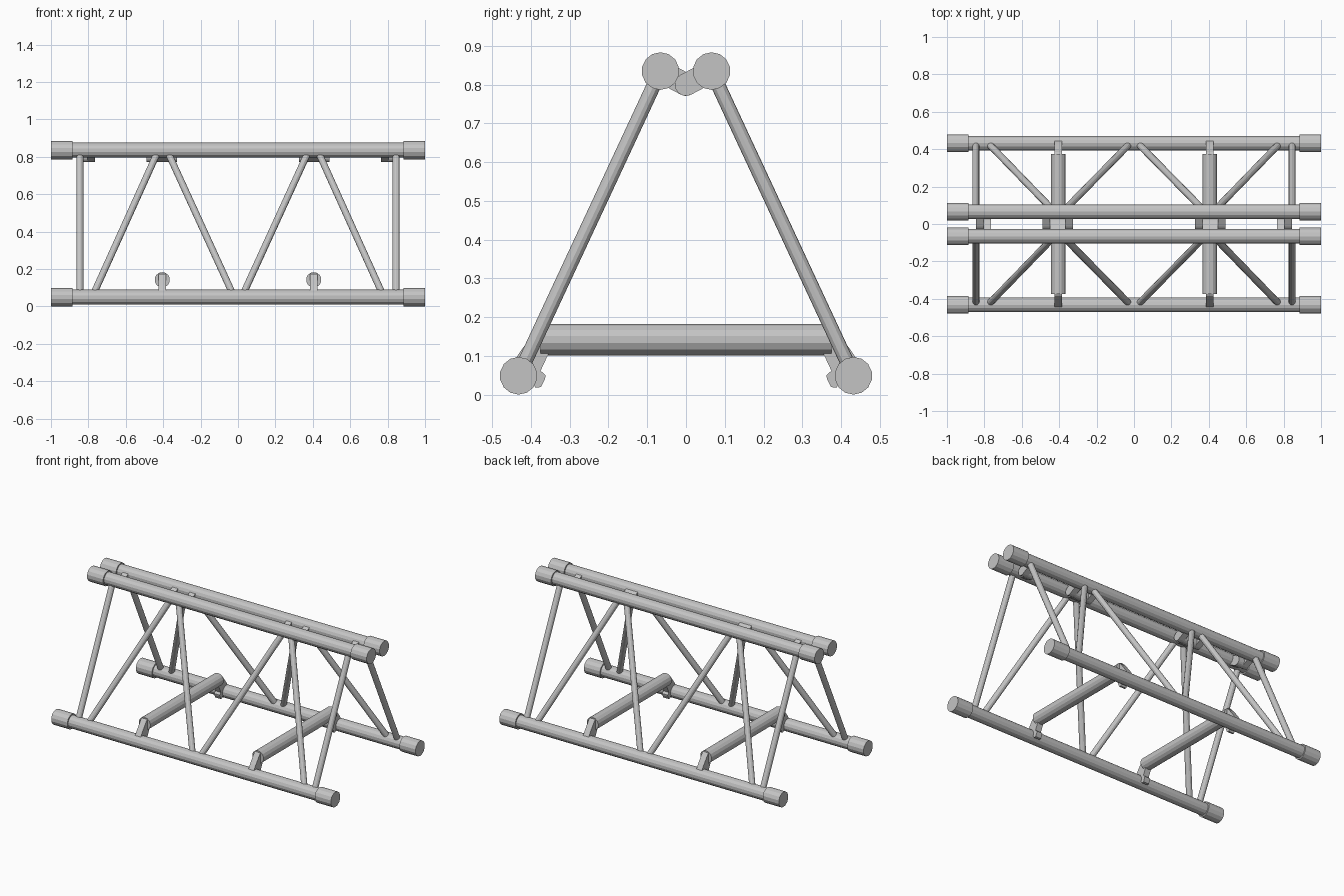
import bpy, bmesh, math
from mathutils import Vector

cube = bpy.data.objects.get("Cube")
if cube:
    bpy.data.objects.remove(cube, do_unlink=True)

metal = bpy.data.materials.new("brushed_aluminium_grey")
GREY = (0.55, 0.55, 0.55, 1)
metal.diffuse_color = GREY
metal.use_nodes = True
metal.node_tree.nodes["Principled BSDF"].inputs["Base Color"].default_value = GREY

BOTTOM = Vector((0.432, 0.049))   # chord centres as (y, z)
TOP = Vector((0.066, 0.835))
PIN = Vector((0, 0.80))


def finish(bm, name):
    bmesh.ops.recalc_face_normals(bm, faces=bm.faces)
    mesh = bpy.data.meshes.new(name)
    bm.to_mesh(mesh)
    bm.free()
    mesh.materials.append(metal)
    obj = bpy.data.objects.new(name, mesh)
    bpy.context.collection.objects.link(obj)


def tube(name, start, end, radius, sides=14):
    start, end = Vector(start), Vector(end)
    axis = end - start
    bm = bmesh.new()
    bmesh.ops.create_cone(bm, cap_ends=True, segments=sides, radius1=radius,
                          radius2=radius, depth=axis.length)
    matrix = axis.to_track_quat("Z", "Y").to_matrix().to_4x4()
    matrix.translation = (start + end) / 2
    bm.transform(matrix)
    finish(bm, name)


def extrude_x(name, profile, x0, x1):
    """Extrude a closed (y, z) profile along x."""
    bm = bmesh.new()
    face = bm.faces.new([bm.verts.new((x0, y, z)) for y, z in profile])
    new = bmesh.ops.extrude_face_region(bm, geom=[face])["geom"]
    bmesh.ops.translate(bm, vec=(x1 - x0, 0, 0),
                        verts=[v for v in new if isinstance(v, bmesh.types.BMVert)])
    finish(bm, name)


def lug_profile(side, radius=0.029):
    """Arm running from a top chord to a rounded eye around the hinge pin."""
    root = Vector((side * TOP.x, TOP.y))
    along = (root - PIN).normalized()
    across = Vector((-along.y, along.x))
    points = [root + across * radius]
    for i in range(9):
        a = math.pi * i / 8
        points.append(PIN + (across * math.cos(a) - along * math.sin(a)) * radius)
    return points + [root - across * radius]


# Bracket outline: sloped back, cross tube seat and curled lower hook
BRACKET = [(0.445, 0.085), (0.425, 0.115), (0.385, 0.168), (0.372, 0.175),
           (0.355, 0.165), (0.355, 0.105), (0.375, 0.062), (0.362, 0.05),
           (0.364, 0.04), (0.374, 0.02), (0.388, 0.018), (0.395, 0.03),
           (0.41, 0.06)]

for side, face in ((-1, "front"), (1, "back")):
    # Main chords with thicker end sleeves
    for level, (y, z) in (("bottom", BOTTOM), ("top", TOP)):
        y *= side
        tube(f"{face}_{level}_chord", (-0.99, y, z), (0.99, y, z), 0.04)
        for end, hand in ((-1, "right"), (1, "left")):
            tube(f"{face}_{level}_sleeve_{hand}", (end * 0.885, y, z),
                 (end, y, z), 0.0485)

    for end, hand in ((-1, "right"), (1, "left")):
        # Lattice: one upright and two diagonals per half
        for part, low, high in (("upright", 0.845, 0.845),
                                ("outer_diagonal", 0.78, 0.425),
                                ("inner_diagonal", 0.02, 0.38)):
            tube(f"{face}_{part}_{hand}", (end * low, side * BOTTOM.x, BOTTOM.y),
                 (end * high, side * TOP.x, TOP.y), 0.0185, 12)
        # Brackets holding the cross tubes
        extrude_x(f"{face}_bracket_{hand}", [(side * y, z) for y, z in BRACKET],
                  end * 0.405 - 0.02, end * 0.405 + 0.02)

for end, hand in ((-1, "right"), (1, "left")):
    # Cross tubes between the bottom chords
    tube(f"cross_tube_{hand}", (end * 0.405, -0.375, 0.142),
         (end * 0.405, 0.375, 0.142), 0.041)
    # Interleaved hinge lugs joining the top chords
    for part, side, x0, x1 in (("end_front_lug", -1, 0.765, 0.805),
                               ("end_back_lug", 1, 0.805, 0.845),
                               ("middle_front_lug", -1, 0.365, 0.45),
                               ("inner_back_lug", 1, 0.325, 0.365),
                               ("outer_back_lug", 1, 0.45, 0.49)):
        extrude_x(f"{part}_{hand}", lug_profile(side), end * x0, end * x1)
